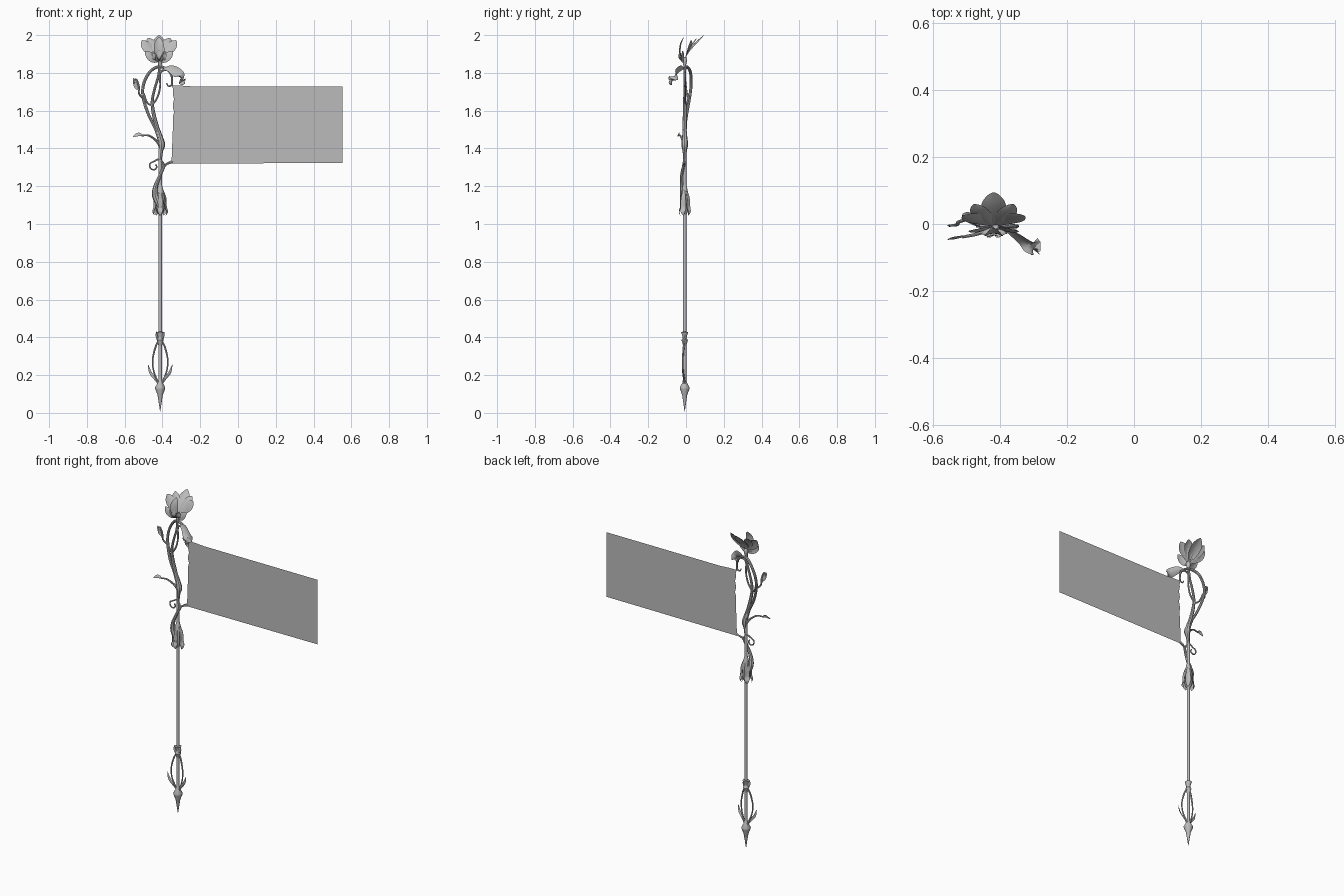
import bpy, bmesh, math
from mathutils import Vector

cube = bpy.data.objects.get("Cube")
if cube:
    bpy.data.objects.remove(cube, do_unlink=True)

AXIS = Vector((-0.412, -0.007, 0))   # staff centre line; parts are laid out relative to it

grey = bpy.data.materials.new("soft grey")
grey.diffuse_color = (0.5, 0.5, 0.5, 1)
grey.use_nodes = True
grey.node_tree.nodes["Principled BSDF"].inputs["Base Color"].default_value = (0.5, 0.5, 0.5, 1)


def finish(name, bm, smooth=True):
    bmesh.ops.recalc_face_normals(bm, faces=bm.faces)
    me = bpy.data.meshes.new(name)
    bm.to_mesh(me)
    bm.free()
    ob = bpy.data.objects.new(name, me)
    ob.location = AXIS
    me.materials.append(grey)
    bpy.context.collection.objects.link(ob)
    if smooth:
        bpy.ops.object.select_all(action='DESELECT')
        ob.select_set(True)
        bpy.context.view_layer.objects.active = ob
        bpy.ops.object.shade_smooth_by_angle(angle=math.radians(40))
    return ob


def spline(pts, steps):
    """Catmull-Rom through points of any dimension."""
    p = [Vector(q) for q in pts]
    p = [2 * p[0] - p[1]] + p + [2 * p[-1] - p[-2]]
    out = []
    for i in range(1, len(p) - 2):
        a, b, c, d = p[i - 1:i + 3]
        for k in range(steps):
            t = k / steps
            out.append(0.5 * (2 * b + (c - a) * t + (2 * a - 5 * b + 4 * c - d) * t * t
                              + (3 * b - a - 3 * c + d) * t ** 3))
    return out + [p[-2]]


def tangent(path, i):
    return (path[min(i + 1, len(path) - 1)] - path[max(i - 1, 0)]).normalized()


def stem(name, pts, sides=8, steps=6):
    """Tapered tube; each point is x, y, z, radius."""
    rows = spline(pts, steps)
    path = [r.xyz for r in rows]
    bm = bmesh.new()
    rings = []
    for i, (c, r) in enumerate(zip(path, rows)):
        t = tangent(path, i)
        u = t.cross(Vector((0, 1, 0.01))).normalized()
        v = t.cross(u)
        rad = max(r.w, 0.0008)
        rings.append([bm.verts.new(c + rad * (u * math.cos(a) + v * math.sin(a)))
                      for a in (math.tau * k / sides for k in range(sides))])
    for a, b in zip(rings, rings[1:]):
        for k in range(sides):
            n = (k + 1) % sides
            bm.faces.new((a[k], a[n], b[n], b[k]))
    bm.faces.new(rings[0])
    bm.faces.new(rings[-1])
    return finish(name, bm)


def leaf(name, pts, width, side, cup=0.2, blunt=1.0):
    """Cupped sheet along a path, widest near the middle; blunt > 1 moves it to the tip."""
    path = spline(pts, 5)
    bm = bmesh.new()
    rows = []
    for i, c in enumerate(path):
        t = tangent(path, i)
        s = Vector(side)
        s = (s - t * s.dot(t)).normalized()
        n = t.cross(s)
        f = i / (len(path) - 1)
        w = width * (0.08 + 0.92 * math.sin(math.pi * f ** blunt) ** 0.8) if f < 1 else width * 0.08
        rows.append([bm.verts.new(c + s * w * k + n * cup * w * k * k) for k in (-1, -.5, 0, .5, 1)])
    for a, b in zip(rows, rows[1:]):
        for k in range(4):
            bm.faces.new((a[k], a[k + 1], b[k + 1], b[k]))
    return finish(name, bm)


def lathe(name, profile, sides=10):
    stem(name, [(0, 0, z, r) for r, z in profile], sides, 1)


# Shaft, spike and collars
lathe("shaft", [(.009, .13), (.009, 1.40)])
lathe("foot_spike", [(.001, .008), (.007, .05), (.014, .095), (.026, .125), (.027, .135), (.013, .16), (.009, .18)])
lathe("lower_collar", [(.009, .355), (.013, .37), (.018, .385), (.011, .395), (.012, .405), (.02, .428), (.009, .43)])
lathe("upper_collar", [(.009, 1.05), (.018, 1.065), (.024, 1.09), (.02, 1.115), (.024, 1.14), (.016, 1.18), (.009, 1.21)])

# Mirrored tendrils and leaves around the foot
for s, tag in ((1, "left"), (-1, "right")):
    stem(f"foot_tendril_{tag}", [(s * .008, 0, .385, .004), (s * .026, -.006, .345, .005), (s * .04, -.01, .28, .004),
                                 (s * .034, -.008, .22, .004), (s * .01, 0, .155, .006)])
    leaf(f"foot_leaf_{tag}", [(s * .008, 0, .15), (s * .03, -.008, .185), (s * .052, -.012, .215), (s * .064, -.014, .255)],
         .008, (1, .3, 0))
    leaf(f"collar_leaf_{tag}", [(s * .006, 0, .37), (s * .016, -.004, .40), (s * .021, -.006, .43)], .008, (.6, .6, 0))

# Drooping leaves wrapped around the upper collar
for k in range(5):
    a = math.tau * k / 5 - math.pi / 2
    c, d = math.cos(a), math.sin(a)
    leaf(f"collar_sheath_{k + 1}", [(c * r, d * r * .75, z) for r, z in
                                    ((.012, 1.19), (.026, 1.14), (.027, 1.09), (.036, 1.065), (.03, 1.045))],
         .016, (-d, c, 0), .3)

# Lower vine winding up the shaft to the banner, with its curl
stem("lower_vine", [(.0, -.004, 1.09, .016), (-.026, -.008, 1.15, .017), (-.024, -.014, 1.2, .012), (-.004, -.016, 1.25, .009),
                    (.014, -.01, 1.29, .008), (.03, -.003, 1.315, .006), (.068, .001, 1.327, .004)])
stem("lower_curl", [(.014, -.01, 1.285, .006), (.016, -.006, 1.32, .006), (-.008, 0, 1.342, .005)] +
     [(-.033 + r * math.cos(a), 0, 1.307 + r * math.sin(a), .004) for a, r in
      ((1.6, .024), (2.6, .024), (3.7, .022), (4.8, .02), (5.9, .016), (7.0, .012))])

# Main stem swelling and two vines that form the loop
stem("stem_swelling", [(0, 0, 1.34, .009), (.004, 0, 1.385, .011), (.008, 0, 1.42, .018), (0, 0, 1.46, .014), (-.014, 0, 1.51, .009)])
stem("outer_vine", [(.004, 0, 1.42, .01), (-.025, .002, 1.505, .008), (-.062, .01, 1.58, .008), (-.09, .026, 1.67, .008),
                    (-.088, .034, 1.74, .008), (-.055, .03, 1.805, .008), (-.01, .012, 1.832, .008), (.035, .002, 1.82, .007),
                    (.06, 0, 1.785, .006), (.062, 0, 1.74, .005), (.045, 0, 1.73, .004), (.034, 0, 1.745, .003)])
stem("inner_vine", [(.006, 0, 1.43, .01), (-.016, 0, 1.51, .011), (-.034, 0, 1.58, .01), (-.042, 0, 1.65, .008),
                    (-.028, 0, 1.72, .007), (-.01, 0, 1.78, .007), (-.004, 0, 1.83, .007), (-.005, 0, 1.88, .007)])
stem("loop_vine", [(-.088, .025, 1.69, .006), (-.07, .014, 1.645, .005), (-.045, .004, 1.632, .005), (-.015, 0, 1.67, .005),
                   (0, 0, 1.73, .005), (.0, 0, 1.80, .006), (.03, 0, 1.815, .005), (.06, 0, 1.80, .004)])
stem("banner_tie", [(.055, 0, 1.80, .005), (.064, 0, 1.77, .004), (.066, .002, 1.73, .003)])

# Side tendrils with small leaf tips
stem("upper_tendril", [(-.09, .02, 1.665, .005), (-.112, .012, 1.69, .005), (-.113, .006, 1.73, .005),
                       (-.125, .003, 1.765, .004), (-.138, .003, 1.76, .003), (-.137, .002, 1.745, .004)])
leaf("upper_tendril_leaf", [(-.112, .006, 1.71), (-.126, .004, 1.725), (-.135, .002, 1.755), (-.143, .002, 1.772)], .011, (1, .3, .5))
stem("lower_tendril", [(0, 0, 1.415, .009), (-.025, -.012, 1.445, .006), (-.06, -.024, 1.468, .005), (-.10, -.032, 1.468, .004)])
leaf("lower_tendril_leaf", [(-.09, -.03, 1.468), (-.115, -.035, 1.475), (-.143, -.04, 1.462)], .010, (0, .4, 1))

# Large drooping leaf beside the flower
leaf("drooping_leaf", [(.02, -.005, 1.822), (.06, -.022, 1.818), (.10, -.05, 1.79), (.118, -.066, 1.755), (.132, -.084, 1.745)],
     .028, (-.35, .55, .9), .25)

# Flower: fanned rear petals, upright front petals and low sepals
BASE = (-.006, 0, 1.875)
leaf("rear_petal_centre", [BASE, (-.006, .022, 1.92), (-.006, .06, 1.965), (-.006, .101, 2.0)], .037, (1, 0, 0), .25, 1.3)
leaf("front_petal_centre", [BASE, (-.006, -.02, 1.90), (-.006, -.018, 1.95), (-.006, -.004, 1.988)], .028, (1, 0, 0), -.3, 1.0)
leaf("front_bud_petal", [(-.006, 0, 1.855), (-.006, -.026, 1.88), (-.006, -.024, 1.92)], .02, (1, 0, 0), -.3)
for s, tag in ((1, "left"), (-1, "right")):
    x = lambda v: -.006 + s * v
    leaf(f"rear_petal_{tag}", [BASE, (x(.022), .018, 1.92), (x(.044), .042, 1.96), (x(.058), .066, 1.985)],
         .028, (s * .8, -.3, -.45), .2 * s, 1.3)
    leaf(f"outer_petal_{tag}", [BASE, (x(.036), .012, 1.91), (x(.066), .022, 1.945), (x(.091), .032, 1.972)],
         .03, (s * .6, -.4, -.65), .2 * s, 1.3)
    leaf(f"sepal_{tag}", [(x(.0), 0, 1.86), (x(.028), -.012, 1.872), (x(.052), -.016, 1.895), (x(.074), -.014, 1.914)],
         .022, (s * .5, -.3, -.8), .2 * s, 1.1)
    leaf(f"inner_sepal_{tag}", [(x(0), 0, 1.86), (x(.02), -.022, 1.88), (x(.032), -.024, 1.915)], .016, (1, s * .4, 0), -.25)
lathe("flower_base", [(.006, 1.835), (.011, 1.855), (.014, 1.872), (.008, 1.885)])

# Banner sheet with a scalloped hoist edge
bm = bmesh.new()
RIGHT, TOP, BOTTOM = .965, 1.728, 1.323
outline = [(RIGHT, BOTTOM), (RIGHT, TOP), (.18, TOP), (.12, TOP + .004), (.062, TOP + .005)]
N = 24
for i in range(1, N):
    f = i / N
    outline.append((.074 - .007 * abs(math.sin(f * 6 * math.pi)) - .006 * f ** 4, TOP - f * (TOP - BOTTOM)))
outline += [(.03, BOTTOM), (.06, BOTTOM - .003), (.18, BOTTOM)]
bm.faces.new([bm.verts.new((x, .004, z)) for x, z in reversed(outline)])
bmesh.ops.triangulate(bm, faces=bm.faces)
finish("banner", bm, smooth=False)
